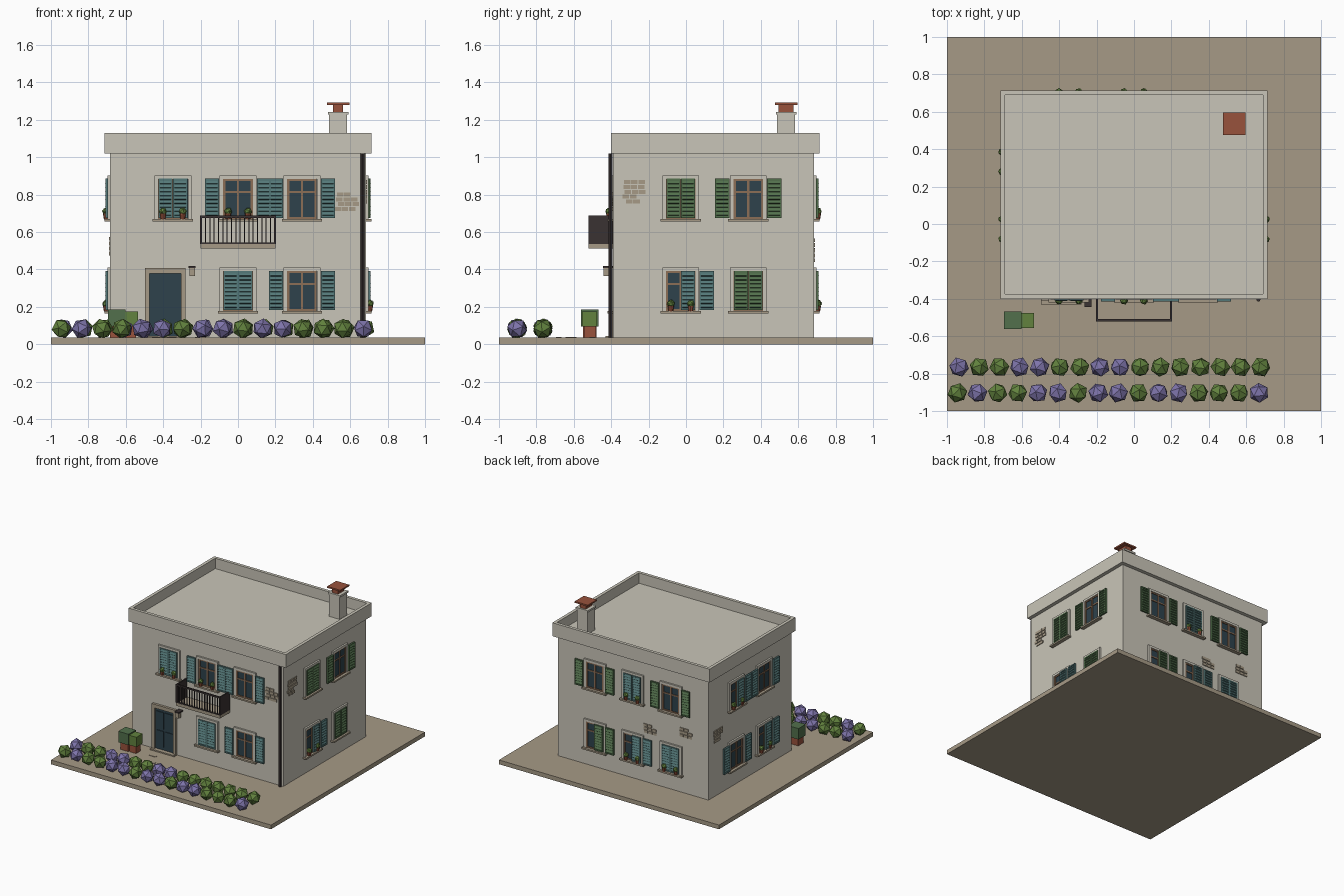
import bpy, bmesh, math, random
from mathutils import Matrix, Vector

if "Cube" in bpy.data.objects:
    bpy.data.objects.remove(bpy.data.objects["Cube"])

random.seed(4)


def lin(c):
    c /= 255
    return c / 12.92 if c < 0.04 else ((c + 0.055) / 1.055) ** 2.4


COLOURS = {
    "plaster": (201, 197, 184), "stone": (166, 154, 134), "teal_paint": (84, 120, 120),
    "green_paint": (82, 112, 76), "brown_wood": (140, 110, 86), "dark_glass": (46, 66, 76),
    "iron": (58, 50, 50), "terracotta": (152, 82, 60), "leaf_green": (98, 130, 62),
    "lavender": (126, 116, 170)}
NAMES = list(COLOURS)
for n, c in COLOURS.items():
    bpy.data.materials.new(n).diffuse_color = (*[lin(v) for v in c], 1)

# wall frames: u runs along the wall, d outwards, z up
SIDES = {None: Matrix.Identity(4)}
for i, (s, p) in enumerate([("front", (0, -.39, 0)), ("right", (.685, 0, 0)),
                            ("back", (0, .685, 0)), ("left", (-.685, 0, 0))]):
    SIDES[s] = Matrix.Translation(p) @ Matrix.Rotation(i * math.pi / 2, 4, 'Z')


class Part:
    """Collects primitives into one named object."""

    def __init__(self, name, side=None):
        self.name, self.m, self.side, self.bm = name, SIDES[side], side, bmesh.new()

    def paint(self, verts, mat):
        for f in {f for v in verts for f in v.link_faces}:
            f.material_index = NAMES.index(mat)

    def box(self, mat, x0, x1, y0, y1, z0, z1, tilt=0):
        if self.side:                       # depth d points out of the wall (-y)
            y0, y1 = -y1, -y0
        m = (Matrix.Translation(((x0 + x1) / 2, (y0 + y1) / 2, (z0 + z1) / 2))
             @ Matrix.Rotation(tilt, 4, 'X') @ Matrix.Diagonal((x1 - x0, y1 - y0, z1 - z0, 1)))
        self.paint(bmesh.ops.create_cube(self.bm, size=1, matrix=self.m @ m)["verts"], mat)

    def cone(self, mat, x, y, z0, z1, r0, r1, n=8):
        m = Matrix.Translation((x, -y if self.side else y, (z0 + z1) / 2))
        self.paint(bmesh.ops.create_cone(self.bm, cap_ends=True, segments=n, radius1=r0, radius2=r1,
                                         depth=z1 - z0, matrix=self.m @ m)["verts"], mat)

    def ball(self, mat, x, y, z, r):
        rot = Matrix.Rotation(random.uniform(0, 6), 4, Vector((random.random(), random.random(), 1)))
        m = Matrix.Translation((x, -y if self.side else y, z)) @ rot
        self.paint(bmesh.ops.create_icosphere(self.bm, subdivisions=1, radius=r,
                                              matrix=self.m @ m)["verts"], mat)

    def done(self):
        me = bpy.data.meshes.new(self.name)
        used = sorted({f.material_index for f in self.bm.faces})
        for f in self.bm.faces:
            f.material_index = used.index(f.material_index)
        for i in used:
            me.materials.append(bpy.data.materials[NAMES[i]])
        self.bm.to_mesh(me)
        self.bm.free()
        bpy.context.collection.objects.link(bpy.data.objects.new(self.name, me))


def simple(name, mat, *dims, side=None):
    p = Part(name, side)
    p.box(mat, *dims)
    p.done()


# ground, house body
simple("ground_slab", "stone", -1, 1, -1, 1, 0, .035)
simple("house_walls", "plaster", -.685, .685, -.39, .685, .03, 1.03)

# parapet with sunken roof
p = Part("parapet_roof")
p.box("plaster", -.715, .715, -.4, .715, 1.02, 1.13)
top = max(p.bm.faces, key=lambda f: f.calc_center_median().z)
bmesh.ops.inset_region(p.bm, faces=[top], thickness=.036)
low = bmesh.ops.extrude_face_region(p.bm, geom=[top])["geom"]
bmesh.ops.translate(p.bm, verts=[v for v in low if isinstance(v, bmesh.types.BMVert)], vec=(0, 0, -.085))
bmesh.ops.delete(p.bm, geom=[top], context='FACES')
p.done()

# chimney
p = Part("chimney")
p.box("plaster", .487, .583, .487, .583, 1.04, 1.235)
p.box("plaster", .48, .59, .48, .59, 1.228, 1.243)
p.box("terracotta", .508, .562, .495, .575, 1.243, 1.28)
p.box("terracotta", .477, .595, .477, .595, 1.28, 1.292)
p.done()


# windows
def shutter(p, mat, u, z, d):
    p.box(mat, u - .038, u + .038, d, d + .008, z - .105, z + .105)
    for s in (-1, 1):
        p.box(mat, u + s * .034 - .004, u + s * .034 + .004, d, d + .014, z - .105, z + .105)
        p.box(mat, u - .038, u + .038, d, d + .014, z + s * .1 - .005, z + s * .1 + .005)
    for i in range(9):
        zz = z - .084 + i * .021
        p.box(mat, u - .03, u + .03, d + .004, d + .013, zz - .007, zz + .007, -.45)


def window(side, u, z, state, paint, pots):
    tag = f"{side}_{'upper' if z > .5 else 'lower'}_{round(u * 100)}".replace("-", "minus")
    p = Part("window_" + tag, side)
    for s in (-1, 1):                                   # plaster surround
        p.box("plaster", u + s * .089 - .0095, u + s * .089 + .0095, 0, .014, z - .115, z + .12)
    p.box("plaster", u - .08, u + .08, 0, .014, z + .101, z + .12)
    p.box("stone", u - .108, u + .108, 0, .03, z - .126, z - .113)
    p.box("dark_glass", u - .08, u + .08, 0, .003, z - .113, z + .101)
    for s in (-1, 0, 1):                                # wooden bars
        p.box("brown_wood", u + s * .073 - .006, u + s * .073 + .006, .002, .01, z - .113, z + .101)
    for zz in (-.107, .032, .096):
        p.box("brown_wood", u - .079, u + .079, .002, .009, z + zz - .005, z + zz + .005)
    p.done()
    p = Part("shutters_" + tag, side)
    places = {"closed": ((-.039, .006), (.039, .006)), "open": ((-.139, .01), (.139, .01)),
              "half": ((.039, .01), (.139, .01))}[state]
    for off, d in places:
        shutter(p, paint, u + off, z - .003, d)
    p.done()
    if pots:
        p = Part("flower_pots_" + tag, side)
        for off in (-.053, .053):
            p.cone("terracotta", u + off, .02, z - .115, z - .085, .012, .017)
            p.ball("leaf_green", u + off, .02, z - .073, .022)
        p.done()


HI, LO, T, G = .783, .29, "teal_paint", "green_paint"
for w in [("front", -.348, HI, "closed", T, 1), ("front", 0, HI, "open", T, 1),
          ("front", .342, HI, "open", T, 0), ("front", 0, LO, "closed", T, 0),
          ("front", .342, LO, "open", T, 0),
          ("right", -.028, HI, "closed", G, 0), ("right", .333, HI, "open", G, 0),
          ("right", -.028, LO, "half", T, 1), ("right", .333, LO, "closed", G, 0),
          ("back", -.342, HI, "open", G, 0), ("back", 0, HI, "closed", T, 1),
          ("back", .348, HI, "open", G, 0), ("back", -.342, LO, "half", G, 0),
          ("back", 0, LO, "half", T, 1), ("back", .348, LO, "closed", T, 1),
          ("left", -.333, HI, "half", T, 1), ("left", .028, HI, "open", T, 0),
          ("left", -.333, LO, "open", T, 0), ("left", .028, LO, "half", T, 1)]:
    window(*w)

# door with stone surround
p = Part("front_door", "front")
for a, b in ((-.497, -.472), (-.305, -.28)):
    p.box("stone", a, b, 0, .02, .035, .38)
p.box("stone", -.497, -.28, 0, .02, .378, .408)
p.box("stone", -.497, -.28, 0, .04, .035, .045)
p.box("dark_glass", -.472, -.305, 0, .006, .045, .378)
for a in (-.46, -.382):
    for z0, z1 in ((.07, .2), (.22, .355)):
        p.box("dark_glass", a, a + .066, .004, .012, z0, z1)
p.done()

# balcony: slab, solid iron sides, front balusters
simple("balcony_slab", "stone", -.2, .2, 0, .13, .512, .536, side="front")
p = Part("balcony_railing", "front")
for s in (-1, 1):
    p.box("iron", s * .197 - .005, s * .197 + .005, 0, .13, .536, .688)
p.box("iron", -.2, .2, .119, .131, .676, .688)
p.box("iron", -.2, .2, .121, .129, .536, .543)
for i in range(1, 17):
    x = -.197 + i * .394 / 17
    p.box("iron", x - .003, x + .003, .122, .128, .54, .68)
p.done()

# wall lamp and drainpipe
p = Part("wall_lamp", "front")
p.box("iron", -.265, -.226, 0, .055, .408, .418)
p.box("stone", -.26, -.231, .02, .05, .365, .408)
p.done()
p = Part("drainpipe", "front")
p.cone("iron", .665, .014, .035, 1.02, .011, .011)
p.done()

# exposed brick patches
for side, u, z, rows in [("front", .575, .762, 4), ("right", -.28, .815, 5), ("back", .155, .475, 3),
                         ("back", .47, .53, 3), ("left", -.56, .525, 4)]:
    p = Part(f"brick_patch_{side}_{round(u * 100)}".replace("-", "minus"), side)
    for r in range(rows):
        zz = z + (r - rows / 2 + .5) * .026
        x = u - .055 + random.uniform(-.006, .014)
        for k in range(random.choice((2, 3, 3))):
            p.box("stone", x, x + .035, 0, .006, zz - .0105, zz + .0105)
            x += .039
    p.done()

# potted box shrubs by the door
for name, x, w, h, mat in [("shrub_left", -.648, .047, .185, G), ("shrub_right", -.575, .04, .175, "leaf_green")]:
    p = Part(name)
    p.box("terracotta", x - w * .75, x + w * .75, -.515 - w * .75, -.515 + w * .75, .035, .1)
    p.box(mat, x - w, x + w, -.515 - w, -.515 + w, .095, h)
    p.done()

# stepping stones
p = Part("stepping_stones")
for x, y in ((-.42, -.5), (-.36, -.6), (-.43, -.68), (-.2, -.63)):
    p.box("stone", x - .03, x + .03, y - .015, y + .015, .03, .038)
p.done()

# two rows of lavender and green bushes
for row, (y, x0, kinds) in enumerate([(-.765, -.935, "PGGPPGGPPGGGGGGG"), (-.903, -.944, "GPGGPPGPPGPPGGGP")]):
    p = Part(f"bush_row_{row + 1}")
    for i, k in enumerate(kinds):
        p.ball("lavender" if k == "P" else "leaf_green", x0 + i * .1075, y, .084, .054)
    p.done()

for m in bpy.data.materials:
    if m.users and not m.is_grease_pencil:
        m.use_nodes = True
        m.node_tree.nodes["Principled BSDF"].inputs["Base Color"].default_value = m.diffuse_color
